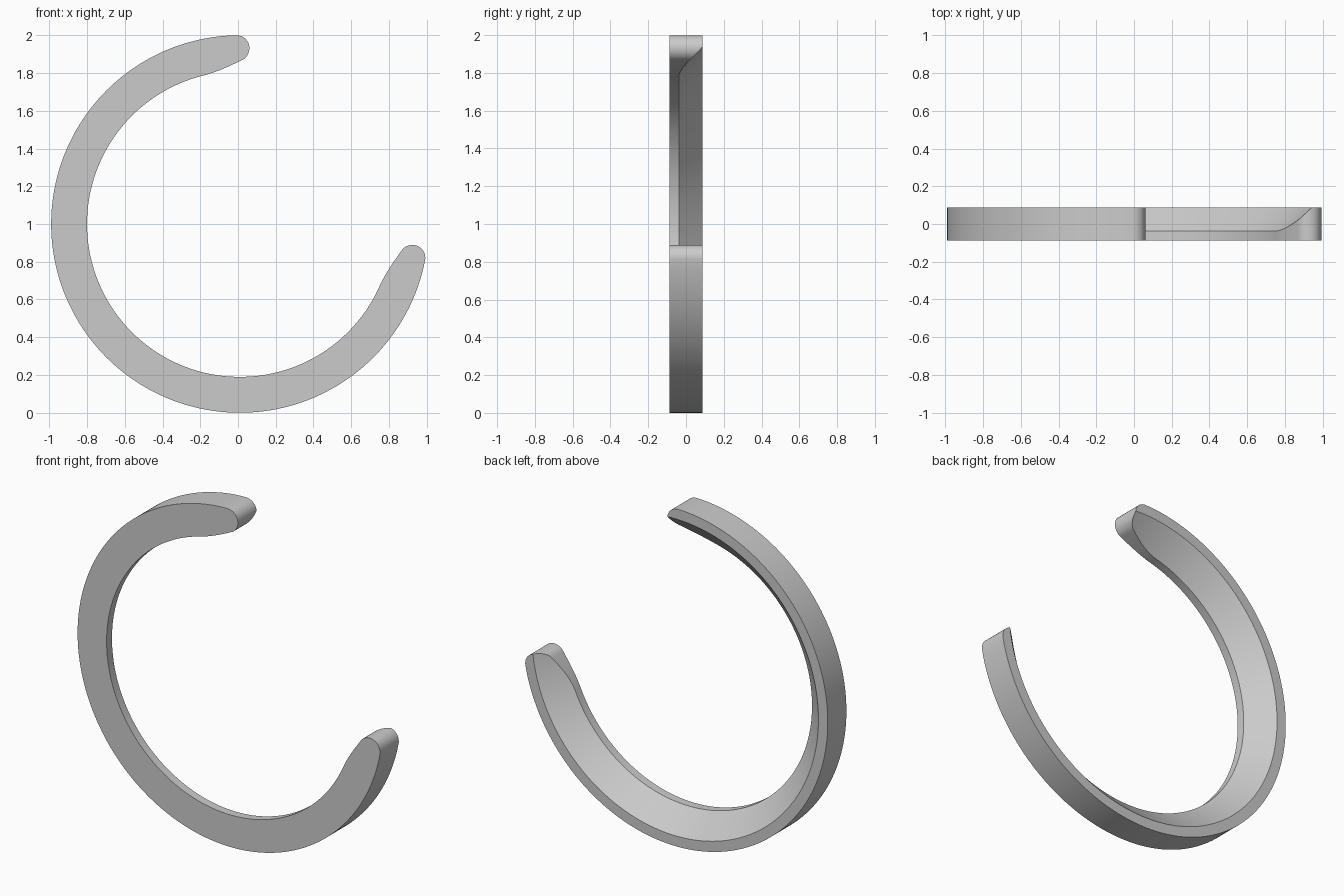
import bpy, bmesh, math

cube = bpy.data.objects.get("Cube")
if cube:
    bpy.data.objects.remove(cube)

CX, CZ, HALF = 0.01, 1.0, 0.0875      # ring centre and half depth
AXIS, R_OUT, R_IN = 40, 1.0, 0.81     # symmetry direction of the opening

grey = bpy.data.materials.new("plain grey")
grey.use_nodes = True
colour = (0.6, 0.6, 0.6, 1)
grey.diffuse_color = colour
grey.node_tree.nodes["Principled BSDF"].inputs["Base Color"].default_value = colour


def polar(r, degrees):
    a = math.radians(AXIS + degrees)
    return CX + r * math.cos(a), CZ + r * math.sin(a)


# Outline: long outer arc, rounded tips, inner arc flaring towards the tips
TIP, TIP_R, TIP_ANGLE = 0.93, 0.07, 51.2
outer = [polar(R_OUT, 53 + i * 254 / 180) for i in range(181)]
inner = [polar(R_IN, 64 + i * 232 / 180) for i in range(181)]


def tip(side):
    """Round cap then the flare, from the outer arc to the inner arc."""
    pts = []
    for i in range(21):
        t = math.radians(8 + i * 137 / 20)
        r = TIP + TIP_R * math.cos(t)
        a = TIP_ANGLE - math.degrees(TIP_R * math.sin(t) / TIP)
        pts.append(polar(r, side * a))
    # smooth flare from the cap end to the inner radius
    r0, a0 = r, a
    slope = 0.55
    for i in range(1, 16):
        u = i / 16
        blend = (1 - u) ** 1.9
        pts.append(polar(R_IN + (r0 - R_IN) * blend, side * (a0 + (64 - a0) * u)))
    return pts


outline = outer + tip(-1) + inner[::-1] + tip(1)[::-1]

bm = bmesh.new()
face = bm.faces.new([bm.verts.new((x, -HALF, z)) for x, z in outline])
extruded = bmesh.ops.extrude_face_region(bm, geom=[face])
moved = [v for v in extruded["geom"] if isinstance(v, bmesh.types.BMVert)]
bmesh.ops.translate(bm, verts=moved, vec=(0, 2 * HALF, 0))
bmesh.ops.recalc_face_normals(bm, faces=bm.faces)
mesh = bpy.data.meshes.new("open_ring")
bm.to_mesh(mesh)
bm.free()
ring = bpy.data.objects.new("open_ring", mesh)
bpy.context.collection.objects.link(ring)
mesh.materials.append(grey)

# Conical cutter for the wide bevel on the inside of the back
SLOPE, START, END = 1.035, -0.08, 0.12
radius = lambda y: R_IN + SLOPE * (y + 0.037)
bpy.ops.mesh.primitive_cone_add(
    vertices=256, radius1=radius(START), radius2=radius(END), depth=END - START,
    location=(CX, (START + END) / 2, CZ), rotation=(-math.pi / 2, 0, 0))
cutter = bpy.context.object
cutter.name = "bevel_cutter"
cutter.hide_render = True
cutter.data.materials.append(grey)

cut = ring.modifiers.new("inner bevel", 'BOOLEAN')
cut.operation = 'DIFFERENCE'
cut.solver = 'EXACT'
cut.object = cutter
bpy.context.view_layer.objects.active = ring
bpy.ops.object.select_all(action='DESELECT')
ring.select_set(True)
bpy.ops.object.modifier_apply(modifier=cut.name)
bpy.data.objects.remove(cutter)
bpy.ops.object.shade_smooth_by_angle(angle=math.radians(30))
